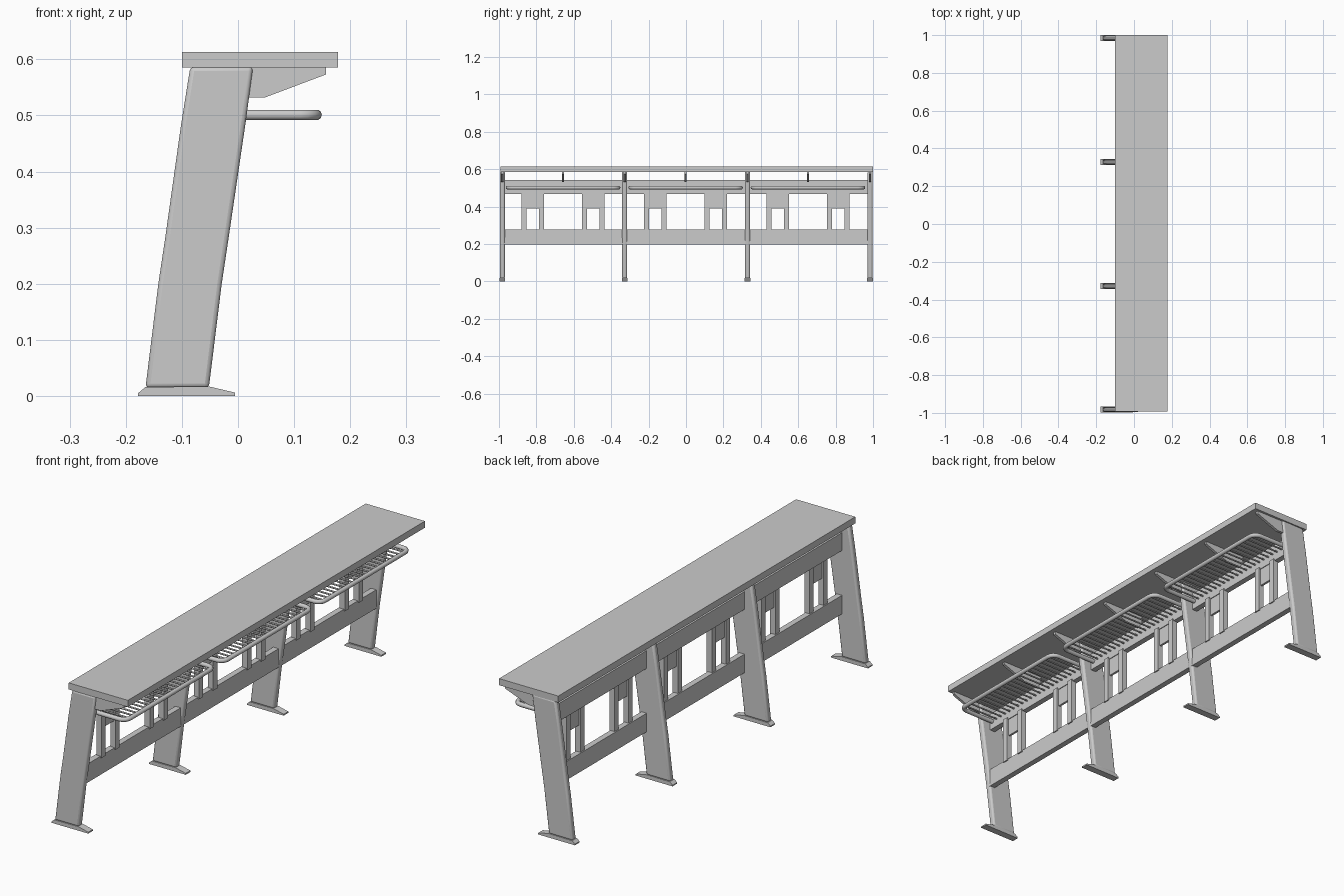
import bpy, bmesh
from mathutils import Vector

if "Cube" in bpy.data.objects:
    bpy.data.objects.remove(bpy.data.objects["Cube"])

def new_object(name, bm):
    bmesh.ops.recalc_face_normals(bm, faces=bm.faces)
    me = bpy.data.meshes.new(name)
    bm.to_mesh(me)
    bm.free()
    ob = bpy.data.objects.new(name, me)
    bpy.context.collection.objects.link(ob)
    return ob

def box(name, x0, x1, y0, y1, z0, z1):
    bm = bmesh.new()
    bmesh.ops.create_cube(bm, size=1)
    for v in bm.verts:
        v.co = Vector(((x0 + x1) / 2 + v.co.x * (x1 - x0),
                       (y0 + y1) / 2 + v.co.y * (y1 - y0),
                       (z0 + z1) / 2 + v.co.z * (z1 - z0)))
    return new_object(name, bm)

def slab(name, profile, y, thick, bevel=0):
    """Extrude an xz profile along y, centred on y."""
    bm = bmesh.new()
    face = bm.faces.new([bm.verts.new((x, y - thick / 2, z)) for x, z in profile])
    out = bmesh.ops.extrude_face_region(bm, geom=[face])
    bmesh.ops.translate(bm, vec=(0, thick, 0),
                        verts=[g for g in out["geom"] if isinstance(g, bmesh.types.BMVert)])
    ob = new_object(name, bm)
    if bevel:
        m = ob.modifiers.new("round", "BEVEL")
        m.width, m.segments = bevel, 3
        m.limit_method, m.angle_limit = "ANGLE", 1.0
        smooth(ob)
    return ob

def smooth(ob):
    bpy.ops.object.select_all(action="DESELECT")
    ob.select_set(True)
    bpy.context.view_layer.objects.active = ob
    bpy.ops.object.shade_smooth_by_angle()

def rods(name, paths, radius, res):
    cu = bpy.data.curves.new(name, "CURVE")
    cu.dimensions = "3D"
    cu.bevel_depth, cu.bevel_resolution, cu.use_fill_caps = radius, res, True
    for path in paths:
        sp = cu.splines.new("POLY")
        sp.points.add(len(path) - 1)
        for p, co in zip(sp.points, path):
            p.co = (*co, 1)
            p.radius = 1
        sp.use_smooth = True
    ob = bpy.data.objects.new(name, cu)
    bpy.context.collection.objects.link(ob)
    return ob

LEG_Y = (-0.982, -0.328, 0.329, 0.984)
BAY_Y = (-0.657, -0.002, 0.652)
BACK, FRONT = -0.055, -0.03

# Desk top
box("desk_top", -0.10, 0.178, -0.993, 1.0, 0.585, 0.613)

# Leaning legs, feet and top brackets
leg = [(-0.165, 0.014), (-0.142, 0.20), (-0.130, 0.28), (-0.102, 0.48), (-0.085, 0.587),
       (0.027, 0.587), (0.014, 0.49), (-0.017, 0.28), (-0.029, 0.20), (-0.052, 0.014)]
foot = [(-0.178, 0), (-0.178, 0.005), (-0.165, 0.016), (-0.052, 0.017), (-0.005, 0.006), (-0.005, 0)]
bracket = [(0.157, 0.587), (0.157, 0.573), (0.048, 0.532), (-0.04, 0.532), (-0.04, 0.587)]
for i, y in enumerate(LEG_Y):
    slab(f"leg_{i}", leg, y, 0.027, 0.008)
    slab(f"foot_{i}", foot, y, 0.031)
    slab(f"leg_bracket_{i}", bracket, y, 0.012)

# Long rails through the legs
box("upper_rail", BACK, FRONT, -0.975, 0.975, 0.467, 0.543)
box("lower_rail", BACK, FRONT, -0.975, 0.975, 0.198, 0.277)

for i, c in enumerate(BAY_Y):
    slab(f"bay_bracket_{i}", bracket, c, 0.012)

    # Paired posts with a short panel between them
    for s in (-1, 1):
        p = c + s * 0.162
        for t in (-1, 1):
            q = p + t * 0.047
            box(f"post_{i}_{s}_{t}", -0.05, -0.025, q - 0.0135, q + 0.0135, 0.27, 0.475)
        box(f"post_panel_{i}_{s}", -0.043, -0.033, p - 0.035, p + 0.035, 0.39, 0.475)

    # Book rack: rounded frame and cross wires
    h, xf, r, z = 0.297, 0.14, 0.03, 0.501
    half = [(-0.035, h), (xf - r, h), (xf - r * 0.62, h - r * 0.08), (xf - r * 0.29, h - r * 0.29),
            (xf - r * 0.08, h - r * 0.62), (xf, h - r)]
    path = [(x, c + y, z) for x, y in half] + [(x, c - y, z) for x, y in reversed(half)]
    rods(f"rack_frame_{i}", [path], 0.0095, 3)
    n = 20
    wires = [[(-0.035, c - h + 2 * h * k / (n + 1), z), (xf, c - h + 2 * h * k / (n + 1), z)]
             for k in range(1, n + 1)]
    rods(f"rack_wires_{i}", wires, 0.0035, 1)
